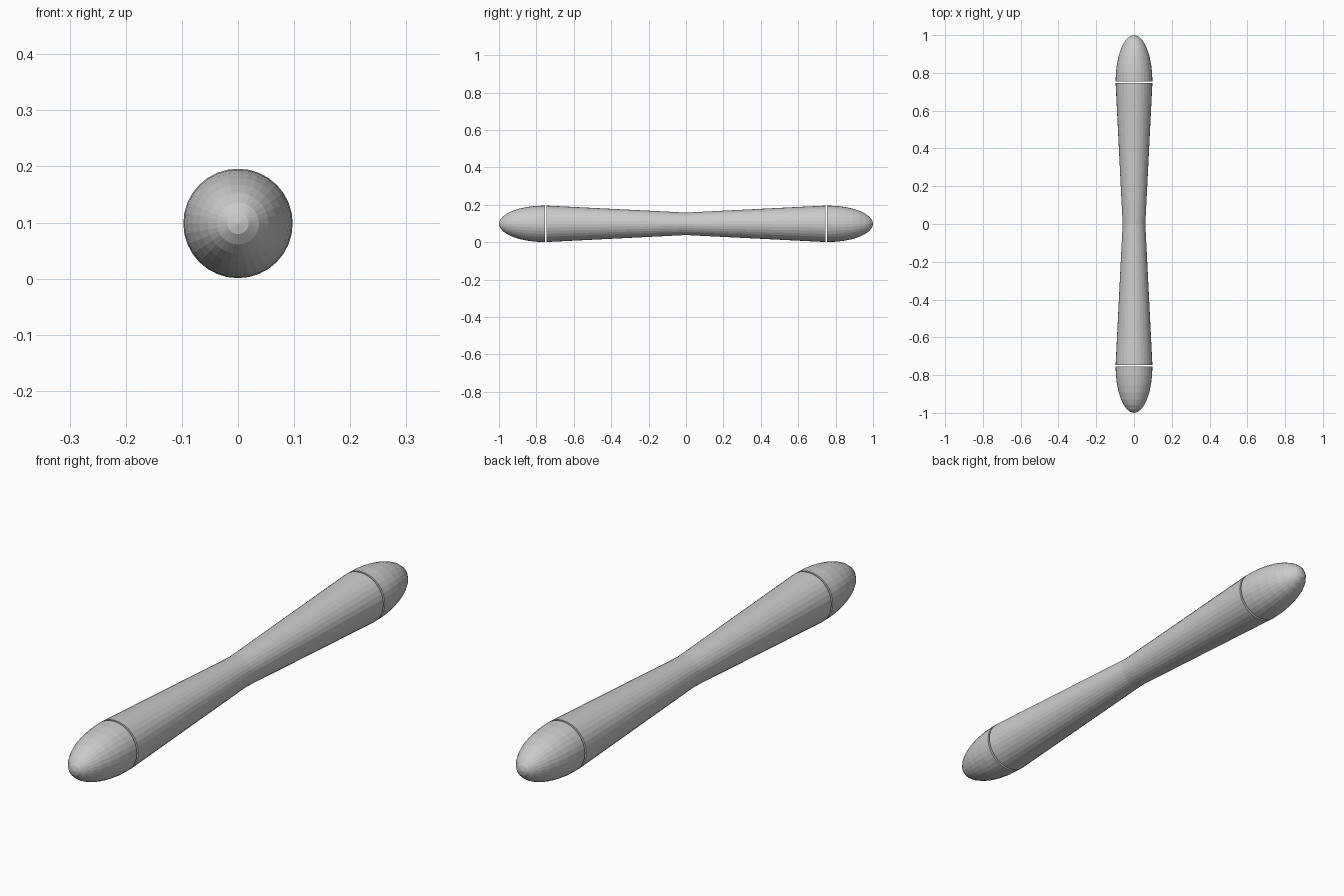
import bpy, bmesh, math

if "Cube" in bpy.data.objects:
    bpy.data.objects.remove(bpy.data.objects["Cube"])

SEGMENTS = 32
RADIUS = 0.0975      # widest radius, at the joint with the tip
WAIST = 0.06         # radius at the middle
CENTRE_Z = 0.0985


def lathe(name, profile, side):
    """Closed solid turned about the y axis; profile is (radius, y) pairs."""
    bm = bmesh.new()
    rings = []
    for r, y in profile:
        if r < 1e-5:
            rings.append([bm.verts.new((0, side * y, CENTRE_Z))])
            continue
        angles = [2 * math.pi * i / SEGMENTS for i in range(SEGMENTS)]
        rings.append([bm.verts.new((r * math.cos(a), side * y, CENTRE_Z + r * math.sin(a)))
                      for a in angles])
    for a, b in zip(rings, rings[1:]):
        for i in range(SEGMENTS):
            j = (i + 1) % SEGMENTS
            if len(b) == 1:
                bm.faces.new((a[i], a[j], b[0]))
            else:
                bm.faces.new((a[i], a[j], b[j], b[i]))
    for ring in (rings[0], rings[-1]):
        if len(ring) > 1:
            bm.faces.new(ring)
    bmesh.ops.recalc_face_normals(bm, faces=bm.faces)
    mesh = bpy.data.meshes.new(name)
    bm.to_mesh(mesh)
    bm.free()
    obj = bpy.data.objects.new(name, mesh)
    bpy.context.collection.objects.link(obj)
    return obj


# Elongated half-ellipsoid outline for the tips
TIP_START, TIP_LENGTH, TIP_RINGS = 0.755, 0.245, 8
tip = [(RADIUS * math.cos(math.pi / 2 * k / TIP_RINGS),
        TIP_START + TIP_LENGTH * math.sin(math.pi / 2 * k / TIP_RINGS))
       for k in range(TIP_RINGS + 1)]

for label, side in (("front", -1), ("back", 1)):
    # Tapered shaft half, narrow at the waist
    lathe(label + "_shaft", [(WAIST, 0.0), (RADIUS, 0.747)], side)
    # Rounded tip, separated by a thin seam
    lathe(label + "_tip", tip, side)
